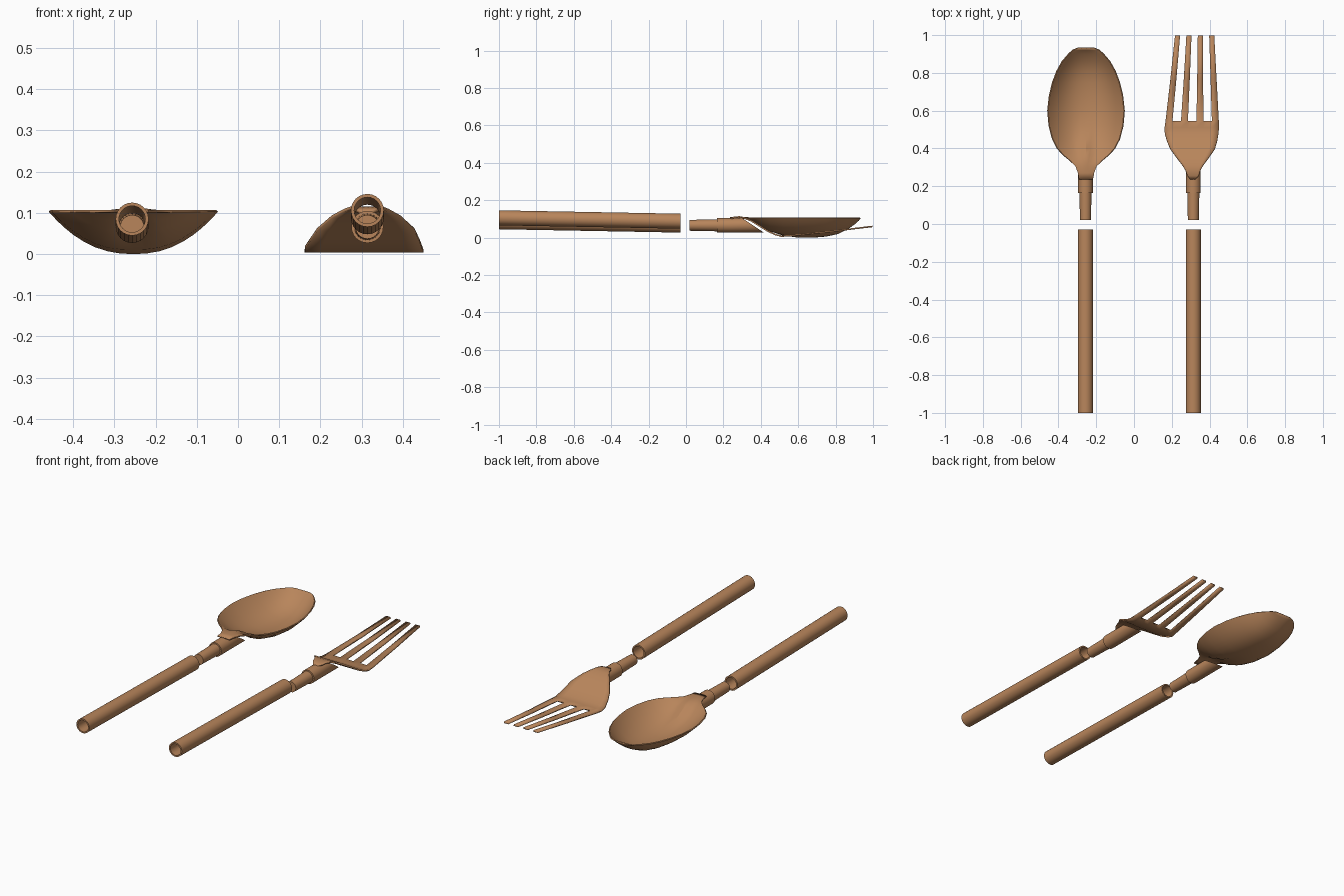
import bpy, math
from mathutils import Vector

if "Cube" in bpy.data.objects:
    bpy.data.objects.remove(bpy.data.objects["Cube"])

wood = bpy.data.materials.new("warm_brown")
wood.diffuse_color = (0.48, 0.235, 0.105, 1)
wood.use_nodes = True
wood.node_tree.nodes["Principled BSDF"].inputs["Base Color"].default_value = wood.diffuse_color


def make(name, verts, faces, thick=0, angle=30):
    me = bpy.data.meshes.new(name)
    me.from_pydata(verts, [], faces)
    me.materials.append(wood)
    ob = bpy.data.objects.new(name, me)
    bpy.context.collection.objects.link(ob)
    bpy.ops.object.select_all(action='DESELECT')
    ob.select_set(True)
    bpy.context.view_layer.objects.active = ob
    bpy.ops.object.shade_smooth_by_angle(angle=math.radians(angle))
    if thick:
        m = ob.modifiers.new("thickness", 'SOLIDIFY')
        m.thickness, m.offset = thick, -1
    return ob


def revolve(name, start, end, profile, closed=False, cut=None, n=24):
    """Turn (radius, fraction) points about the line start-end, which runs along y."""
    a, b = Vector(start), Vector(end)
    verts, faces = [], []
    for r, t in profile:
        c = a.lerp(b, t)
        for i in range(n):
            w = math.tau * i / n
            p = c + Vector((r * math.cos(w), 0, r * math.sin(w)))
            if cut and t == 1:              # slanted end that meets the head
                p.y = cut + (0.105 - p.z) * 1.5
            verts.append(p)
    m = len(profile)
    for k in range(m if closed else m - 1):
        for i in range(n):
            j, q = (i + 1) % n, (k + 1) % m
            faces.append((k*n + i, k*n + j, q*n + j, q*n + i))
    if not closed:
        faces.append(tuple(reversed(range(n))))
        faces.append(tuple(range((m - 1) * n, m * n)))
    # profile runs along +y, ring turns x to z: flip so normals face out
    faces = [tuple(reversed(f)) for f in faces]
    return make(name, verts, faces)


def sheet(name, rows, keep, thick):
    n = len(rows[0])
    faces = [(r*n + c, r*n + c + 1, (r+1)*n + c + 1, (r+1)*n + c)
             for r in range(len(rows) - 1) for c in range(n - 1) if keep(r, c)]
    return make(name, [v for row in rows for v in row], faces, thick)


# hollow handles and stepped connectors
for name, x, z0, z1, zc, cut in (("spoon", -0.257, 0.085, 0.067, 0.066, 0.29),
                                 ("fork", 0.314, 0.106, 0.088, 0.066, 0.30)):
    revolve(name + "_handle", (x, -1, z0), (x, -0.03, z1),
            [(0.04, 0), (0.04, 1), (0.032, 1), (0.032, 0)], closed=True)
    s = (0.165 - 0.02) / (0.40 - 0.02)
    revolve(name + "_connector", (x, 0.02, zc), (x, 0.40, zc),
            [(0.029, 0), (0.032, s), (0.039, s + 0.001), (0.039, 0.55), (0.039, 1)],
            cut=cut)

# spoon bowl: y, half width, depth, ridge height where the neck runs into the bowl
stations = [
    (0.235, 0.037, -0.002, 0), (0.27, 0.043, -0.006, 0), (0.305, 0.056, -0.004, 0),
    (0.335, 0.083, 0.008, 0.01), (0.365, 0.118, 0.026, 0.018), (0.40, 0.15, 0.05, 0.022),
    (0.45, 0.176, 0.073, 0.014), (0.52, 0.194, 0.092, 0.003), (0.60, 0.201, 0.101, 0),
    (0.68, 0.192, 0.101, 0), (0.75, 0.175, 0.095, 0), (0.81, 0.152, 0.082, 0),
    (0.86, 0.124, 0.058, 0), (0.90, 0.09, 0.03, 0), (0.92, 0.068, 0.012, 0),
    (0.93, 0.045, 0, 0)]
rows = []
for y, w, d, ridge in stations:
    row = []
    for i in range(21):
        u = -math.cos(math.pi * i / 20)
        z = 0.107 - d * (1 - abs(u) ** 2.3) + ridge * math.exp(-(u * w / 0.03) ** 2)
        row.append((-0.254 + u * w, y, z))
    rows.append(row)
sheet("spoon_bowl", rows, lambda r, c: True, 0.006)

# fork head: y, left x, right x, z; the last rows split into four tines
outline = [
    (0.235, 0.298, 0.325, 0.104), (0.255, 0.283, 0.343, 0.112), (0.285, 0.272, 0.352, 0.115),
    (0.31, 0.258, 0.365, 0.110), (0.35, 0.228, 0.394, 0.094), (0.40, 0.192, 0.428, 0.063),
    (0.44, 0.175, 0.44, 0.038), (0.48, 0.163, 0.447, 0.020), (0.51, 0.162, 0.45, 0.012),
    (0.545, 0.167, 0.449, 0.014), (0.77, 0.193, 0.437, 0.037), (0.997, 0.217, 0.425, 0.064)]
cols = [0, 0.13, 0.29, 0.42, 0.58, 0.71, 0.87, 1]
rows = [[(l + (r - l) * f, y, z) for f in cols] for y, l, r, z in outline]
sheet("fork_head", rows, lambda r, c: r < 9 or c % 2 == 0, 0.008)
